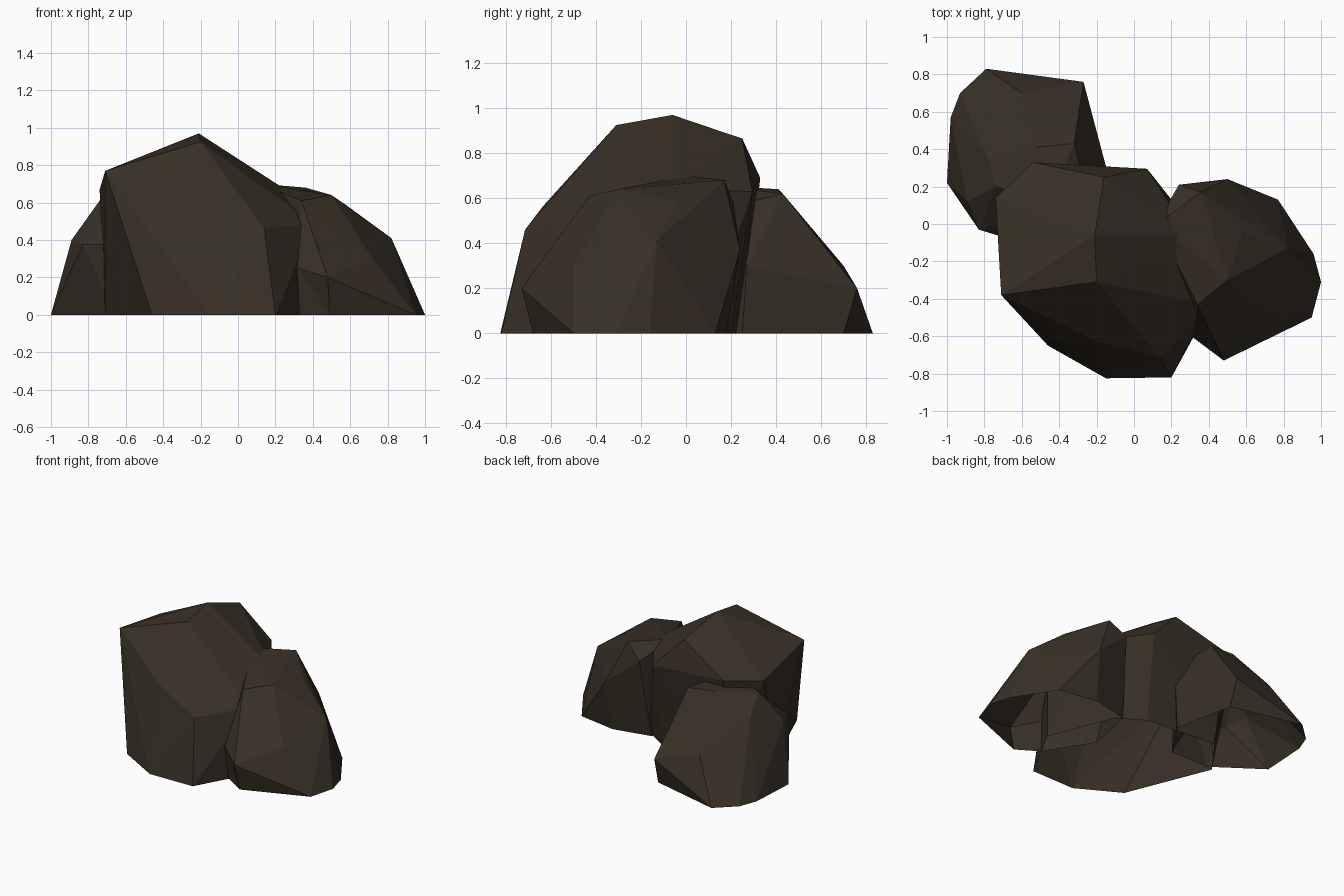
import bpy, bmesh
from mathutils import Vector

# One dark brown stone colour
stone = bpy.data.materials.new("dark brown stone")
stone.diffuse_color = (0.038, 0.029, 0.019, 1)


def boulder(name, corners, nudges=()):
    """Faceted boulder: convex hull of corner points, open underneath.
    nudges = (hull position, final position) pairs that dent or bulge a corner."""
    bm = bmesh.new()
    for c in corners:
        bm.verts.new(c)
    for start, _ in nudges:
        bm.verts.new(start)
    bmesh.ops.convex_hull(bm, input=bm.verts[:])
    loose = [v for v in bm.verts if not v.link_faces]
    bmesh.ops.delete(bm, geom=loose, context='VERTS')
    bmesh.ops.recalc_face_normals(bm, faces=bm.faces[:])
    # the underside is open
    base = [f for f in bm.faces if all(v.co.z < 0.001 for v in f.verts)]
    bmesh.ops.delete(bm, geom=base, context='FACES')
    for start, end in nudges:
        for v in bm.verts:
            if (v.co - Vector(start)).length < 0.001:
                v.co = end
    # merge nearly flat triangles into larger facets
    bmesh.ops.dissolve_limit(bm, angle_limit=0.05, verts=bm.verts[:], edges=bm.edges[:])
    me = bpy.data.meshes.new(name)
    bm.to_mesh(me)
    bm.free()
    me.materials.append(stone)
    ob = bpy.data.objects.new(name, me)
    bpy.context.collection.objects.link(ob)
    return ob


# Tall middle boulder
boulder("main_boulder", [
    (-0.21, -0.06, 0.97), (-0.20, -0.31, 0.925), (-0.71, -0.38, 0.77),
    (-0.16, 0.25, 0.865), (-0.54, 0.33, 0.69), (-0.74, 0.14, 0.67),
    (0.07, 0.295, 0.63), (-0.18, -0.635, 0.565), (0.14, -0.715, 0.46),
    (0.40, -0.43, 0.49), (0.30, -0.06, 0.64),
    (-0.46, -0.65, 0), (-0.15, -0.825, 0), (0.20, -0.82, 0),
    (0.43, -0.40, 0), (0.24, 0.08, 0), (0.05, 0.20, 0), (-0.50, 0.25, 0),
    (-0.71, -0.03, 0)])

# Lower boulder on the right
boulder("right_boulder", [
    (0.36, 0.17, 0.68), (0.58, -0.04, 0.585), (0.50, -0.30, 0.64),
    (0.34, -0.43, 0.61), (0.12, 0.00, 0.70), (0.82, -0.13, 0.41),
    (0.50, 0.24, 0.37), (0.24, 0.21, 0.58), (0.32, -0.61, 0.25),
    (1.0, -0.31, 0), (0.96, -0.16, 0), (0.95, -0.50, 0), (0.57, -0.65, 0),
    (0.49, -0.68, 0), (0.33, -0.58, 0), (0.77, 0.13, 0), (0.48, 0.18, 0),
    (0.20, 0.12, 0), (0.12, -0.25, 0)],
    nudges=[((0.48, -0.68, 0.20), (0.48, -0.73, 0.20)),
            ((0.74, -0.56, 0.30), (0.72, -0.50, 0.30))])

# Lower boulder at the back left
boulder("back_left_boulder", [
    (-0.53, 0.41, 0.64), (-0.32, 0.43, 0.62), (-0.74, 0.20, 0.61),
    (-0.78, 0.35, 0.50), (-0.89, 0.12, 0.40), (-0.83, -0.03, 0.375),
    (-0.60, -0.10, 0.375), (-0.60, 0.70, 0.30), (-0.45, 0.10, 0.66),
    (-0.14, 0.27, 0.30), (-0.25, 0.15, 0.55),
    (-0.79, 0.83, 0), (-0.93, 0.70, 0), (-0.98, 0.57, 0), (-1.0, 0.22, 0),
    (-0.66, -0.02, 0), (-0.39, 0.735, 0), (-0.26, 0.70, 0),
    (-0.17, 0.25, 0), (-0.35, -0.02, 0)],
    nudges=[((-0.27, 0.725, 0.20), (-0.27, 0.76, 0.20))])
